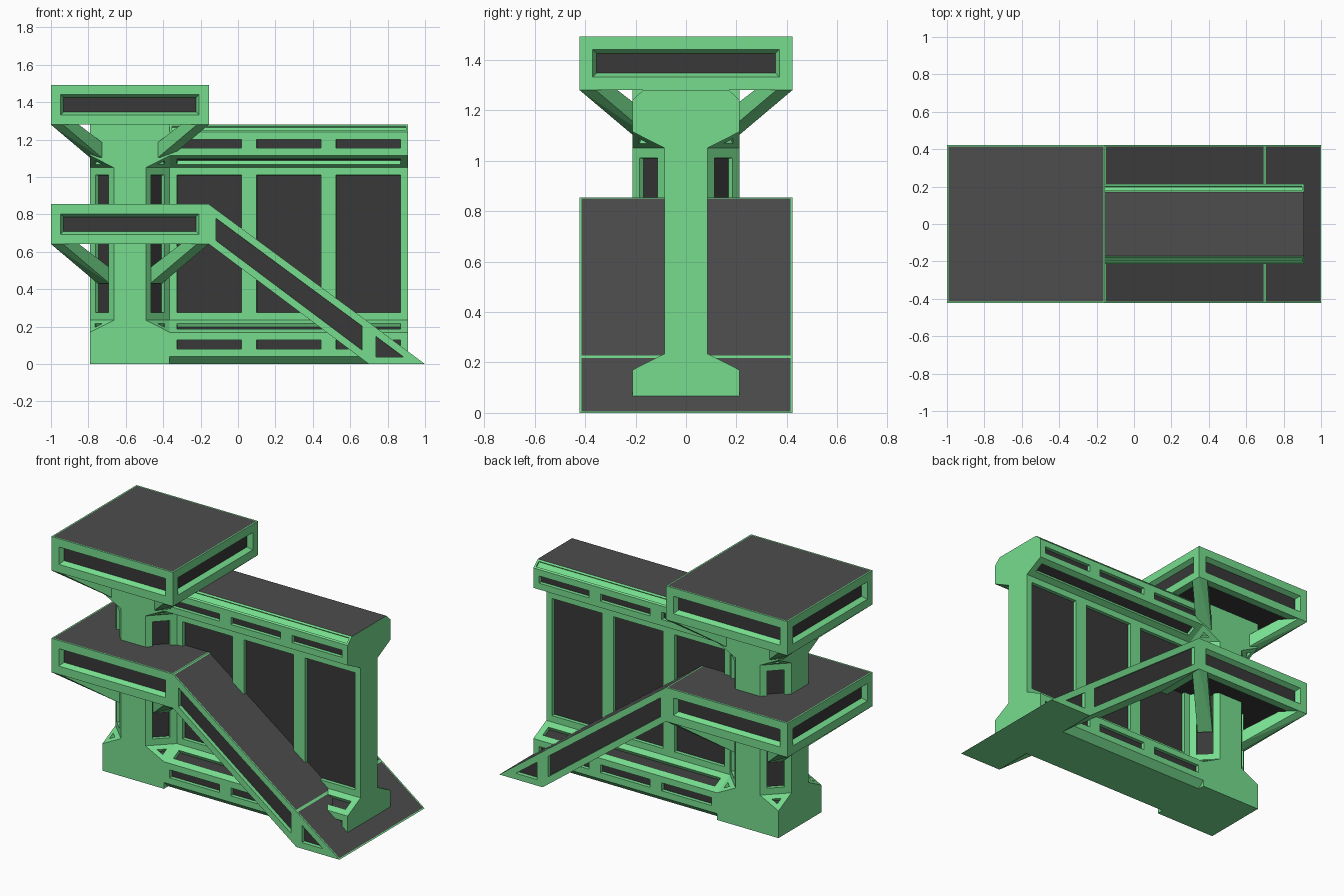
import bpy, bmesh, math
from mathutils import Vector, Matrix

if "Cube" in bpy.data.objects:
    bpy.data.objects.remove(bpy.data.objects["Cube"])


def material(name, rgb):
    m = bpy.data.materials.new(name)
    m.diffuse_color = (*rgb, 1)
    m.use_nodes = True
    m.node_tree.nodes["Principled BSDF"].inputs["Base Color"].default_value = m.diffuse_color
    return m


MATS = [material("green_frame", (0.18, 0.72, 0.27)),
        material("dark_panel", (0.04, 0.04, 0.04)),
        material("grey_deck", (0.075, 0.075, 0.075))]
CX = -0.578          # tower and deck centre
T, O, D = 0.213, 0.085, 0.422   # half sizes: tower, octagon flat, deck


def finish(bm, name):
    me = bpy.data.meshes.new(name)
    bm.to_mesh(me)
    bm.free()
    for m in MATS:
        me.materials.append(m)
    ob = bpy.data.objects.new(name, me)
    bpy.context.collection.objects.link(ob)
    return ob


def inset(bm, f, thickness, depth=0.0):
    bmesh.ops.inset_region(bm, faces=[f], thickness=thickness, depth=depth,
                           use_even_offset=True, use_boundary=True)


def panel(bm, f, border=0.04, depth=0.022, slope=0.0005, mat=1):
    """Frame a face and sink its centre."""
    inset(bm, f, border)
    inset(bm, f, slope, -depth)
    f.material_index = mat


def deck_top(bm, f):
    inset(bm, f, 0.008)
    f.material_index = 2


def prism(profile, stations, to3d, split=()):
    """Sweep a closed profile through stations; listed sides stay divided."""
    bm = bmesh.new()
    rows = [[bm.verts.new(to3d(p, s)) for p in profile] for s in stations]
    n, sides = len(profile), []
    for i in range(n):
        a, b = [r[i] for r in rows], [r[(i + 1) % n] for r in rows]
        if i in split:
            sides.append([bm.faces.new((a[k], a[k + 1], b[k + 1], b[k]))
                          for k in range(len(rows) - 1)])
        else:
            sides.append([bm.faces.new(a + b[::-1])])
    caps = [bm.faces.new(rows[0]), bm.faces.new(rows[-1])]
    bmesh.ops.recalc_face_normals(bm, faces=bm.faces[:])
    return bm, sides, caps


# Wall: flanged section with three bays of panels on each side
half = [(0.17, 0), (T, 0.04), (T, 0.17), (O, 0.235),
        (O, 1.05), (T, 1.115), (T, 1.24), (0.17, 1.28)]
section = half + [(-y, z) for y, z in reversed(half)]
x0, x1 = CX + T, 0.91
bays = [x0 + (x1 - x0) * k / 3 for k in range(4)]
bm, sides, caps = prism(section, bays, lambda p, s: (s, p[0], p[1]),
                        split=(1, 3, 5, 9, 11, 13))
for i in range(1, 6):
    for f in sides[i] + sides[14 - i]:
        panel(bm, f)
for i in (6, 8):
    panel(bm, sides[i][0], 0.012, 0.008, mat=0)
sides[7][0].material_index = 2
finish(bm, "wall")

# Tower: square foot and head joined by an octagonal shaft
bm = bmesh.new()
corners, shafts = [], []
side = [(-T, 0), (T, 0), (T, 0.17), (O, 0.235), (O, 1.05), (T, 1.115),
        (T, 1.28), (-T, 1.28), (-T, 1.115), (-O, 1.05), (-O, 0.235), (-T, 0.17)]
for k in range(4):
    R = Matrix.Translation((CX, 0, 0)) @ Matrix.Rotation(k * math.pi / 2, 4, 'Z')

    def face(pts):
        return bm.faces.new([bm.verts.new(R @ Vector(p)) for p in pts])
    face([(x, -T, z) for x, z in side])
    shafts.append(face([(O, -T, 0.235), (T, -O, 0.235), (T, -O, 1.05), (O, -T, 1.05)]))
    corners.append(face([(T, -T, 0.17), (T, -O, 0.235), (O, -T, 0.235)]))
    corners.append(face([(T, -T, 1.115), (O, -T, 1.05), (T, -O, 1.05)]))
for z in (0, 1.28):
    bm.faces.new([bm.verts.new((CX + sx * T, sy * T, z))
                  for sx, sy in ((-1, -1), (1, -1), (1, 1), (-1, 1))])
bmesh.ops.remove_doubles(bm, verts=bm.verts[:], dist=1e-4)
bmesh.ops.recalc_face_normals(bm, faces=bm.faces[:])
for f in shafts:
    panel(bm, f)
for f in corners:
    panel(bm, f, 0.03)
finish(bm, "tower")


# Decks: framed square slabs with recessed edges and underside
def deck(name, z0, z1, open_side):
    square = [(CX - D, -D), (CX + D, -D), (CX + D, D), (CX - D, D)]
    bm, sides, caps = prism(square, (z0, z1), lambda p, s: (p[0], p[1], s))
    for i, s in enumerate(sides):
        if not (open_side and i == 1):
            panel(bm, s[0], 0.052, 0.03, 0.016)
    panel(bm, caps[0], 0.05, 0.05, 0.01)
    deck_top(bm, caps[1])
    if open_side:
        bmesh.ops.delete(bm, geom=sides[1], context='FACES_ONLY')
    finish(bm, name)


# Corner braces: diagonal beams from deck corners down to the tower
def braces(name, z):
    bm = bmesh.new()
    w = 0.045
    for k in range(4):
        R = Matrix.Translation((CX, 0, z)) @ Matrix.Rotation((k + 0.5) * math.pi / 2, 4, 'Z')
        pts = [(D * math.sqrt(2), 0, 0)]
        for s in (-w, w):
            pts += [(0.552, s, 0), (0.43, s, 0), (0.2, s, -0.125), (0.2, s, -0.21)]
        vs = [bm.verts.new(R @ Vector(p)) for p in pts]
        bmesh.ops.convex_hull(bm, input=vs)
    bmesh.ops.dissolve_limit(bm, angle_limit=0.01, verts=bm.verts[:], edges=bm.edges[:])
    finish(bm, name)


for name, z0, z1, opened in (("upper", 1.28, 1.493, False), ("lower", 0.642, 0.855, True)):
    deck(name + "_deck", z0, z1, opened)
    braces(name + "_braces", z0)

# Ramp: long sloping slab and wedge-shaped toe
xr = CX + D
for name, prof, top, inner in (
        ("ramp", [(xr, 0.642), (0.70, 0), (0.70, 0.223), (xr, 0.855)], 2, (1, 3)),
        ("ramp_toe", [(0.70, 0), (1.0, 0), (0.70, 0.223)], 1, (2,))):
    bm, sides, caps = prism(prof, (-D, D), lambda p, s: (p[0], s, p[1]))
    for f in caps:
        panel(bm, f, 0.038, 0.025)
    deck_top(bm, sides[top][0])
    bmesh.ops.delete(bm, geom=[sides[i][0] for i in inner], context='FACES_ONLY')
    finish(bm, name)
